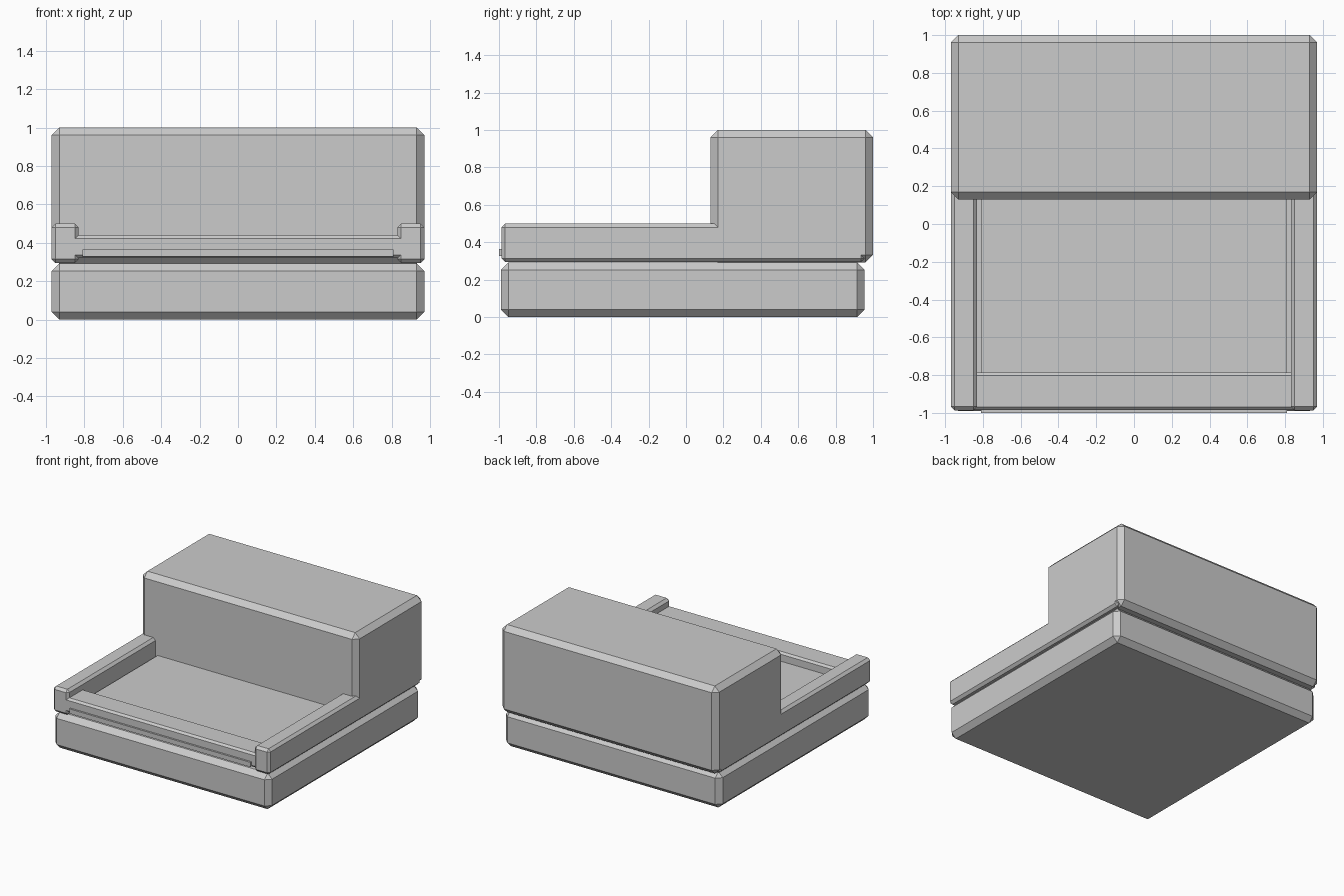
import bpy
import bmesh

if "Cube" in bpy.data.objects:
    bpy.data.objects.remove(bpy.data.objects["Cube"])


def box(name, x, y, z, chamfer=0.0):
    """Box from min/max ranges, with flat 45-degree chamfers."""
    bm = bmesh.new()
    bmesh.ops.create_cube(bm, size=1)
    for v in bm.verts:
        for i, (lo, hi) in enumerate((x, y, z)):
            v.co[i] = lo if v.co[i] < 0 else hi
    if chamfer:
        bmesh.ops.bevel(bm, geom=bm.edges[:], offset=chamfer, offset_type='OFFSET',
                        segments=1, profile=0.5, affect='EDGES')
    mesh = bpy.data.meshes.new(name)
    bm.to_mesh(mesh)
    bm.free()
    obj = bpy.data.objects.new(name, mesh)
    bpy.context.collection.objects.link(obj)
    return obj


# Lower slab
box("base", (-0.97, 0.97), (-0.99, 0.955), (0, 0.292), 0.04)

# Tall rear block
box("back_block", (-0.97, 0.97), (0.13, 1.0), (0.292, 1.0), 0.04)

# Side rails, running back into the block
rail = box("side_rail", (0.83, 0.97), (-0.987, 0.955), (0.294, 0.5), 0.02)
mirror = rail.modifiers.new("mirror", 'MIRROR')
mirror.use_axis = (True, False, False)

# Front crossbar between the rails
box("front_bar", (-0.88, 0.88), (-0.985, -0.785), (0.32, 0.437), 0.016)

# Thin floor plate, its front edge just proud of the crossbar
box("floor_plate", (-0.81, 0.81), (-1.0, 0.3), (0.327, 0.365))
